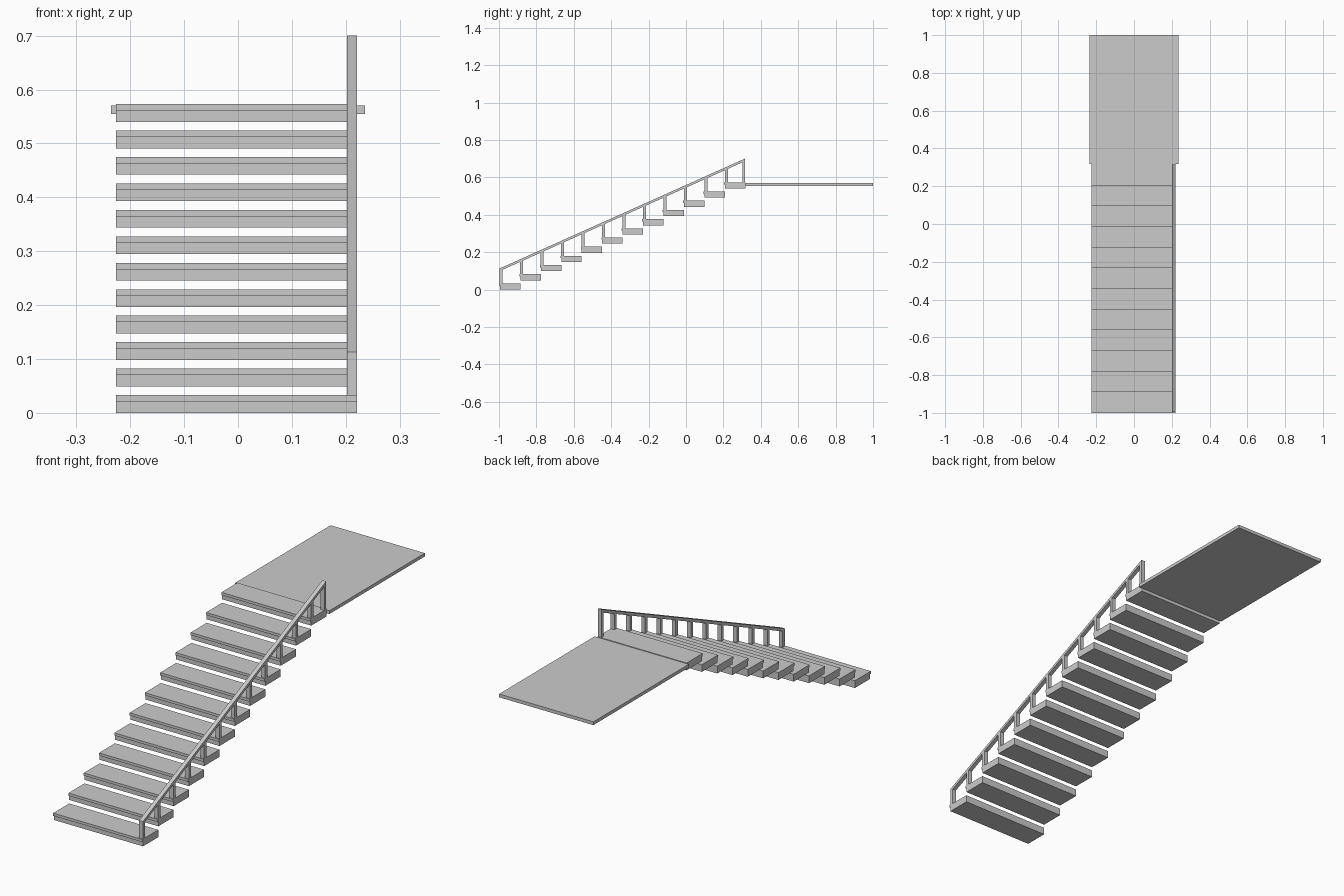
import bpy, bmesh

if "Cube" in bpy.data.objects:
    bpy.data.objects.remove(bpy.data.objects["Cube"])

STEPS, RUN, RISE = 12, 0.1094, 0.0491
X0, X1 = -0.226, 0.221          # stair width
RAIL_X = 0.202                  # inner face of railing
Y0, Y1 = -0.996, 0.315          # railing length


def extrude_profile(name, pts, x0, x1):
    """Extrude a closed (y, z) outline along x."""
    bm = bmesh.new()
    face = bm.faces.new([bm.verts.new((x0, y, z)) for y, z in pts])
    new = bmesh.ops.extrude_face_region(bm, geom=[face])["geom"]
    bmesh.ops.translate(bm, vec=(x1 - x0, 0, 0),
                        verts=[v for v in new if isinstance(v, bmesh.types.BMVert)])
    bmesh.ops.recalc_face_normals(bm, faces=bm.faces)
    mesh = bpy.data.meshes.new(name)
    bm.to_mesh(mesh)
    bm.free()
    obj = bpy.data.objects.new(name, mesh)
    bpy.context.collection.objects.link(obj)
    return obj


def rail_z(y):
    """Height of the top of the handrail."""
    return 0.113 + (y - Y0) * (0.70 - 0.113) / (Y1 - Y0)


def post(name, y0, y1, base):
    extrude_profile(name, [(y0, base), (y1, base), (y1, rail_z(y1) - 0.006),
                           (y0, rail_z(y0) - 0.006)], RAIL_X, X1)


for i in range(STEPS):
    y, z = -1 + i * RUN, i * RISE
    # Step: body with a thin nosing along the tread's front edge
    extrude_profile(f"step_{i + 1}", [
        (y + 0.005, z), (y + 0.005 + RUN, z), (y + 0.005 + RUN, z + 0.033),
        (y, z + 0.033), (y, z + 0.021), (y + 0.005, z + 0.021)], X0, X1)
    # Railing post standing on the step's front edge
    post(f"post_{i + 1}", y + 0.004, y + 0.02, z + 0.032)

# End post at the landing
post("end_post", Y1 - 0.013, Y1, (STEPS - 1) * RISE + 0.032)

# Sloping handrail
extrude_profile("handrail", [(Y0, rail_z(Y0) - 0.014), (Y1, rail_z(Y1) - 0.014),
                             (Y1, rail_z(Y1)), (Y0, rail_z(Y0))], RAIL_X, X1)

# Landing platform
extrude_profile("landing", [(0.317, 0.555), (1, 0.555), (1, 0.57), (0.317, 0.57)],
                -0.236, 0.236)
